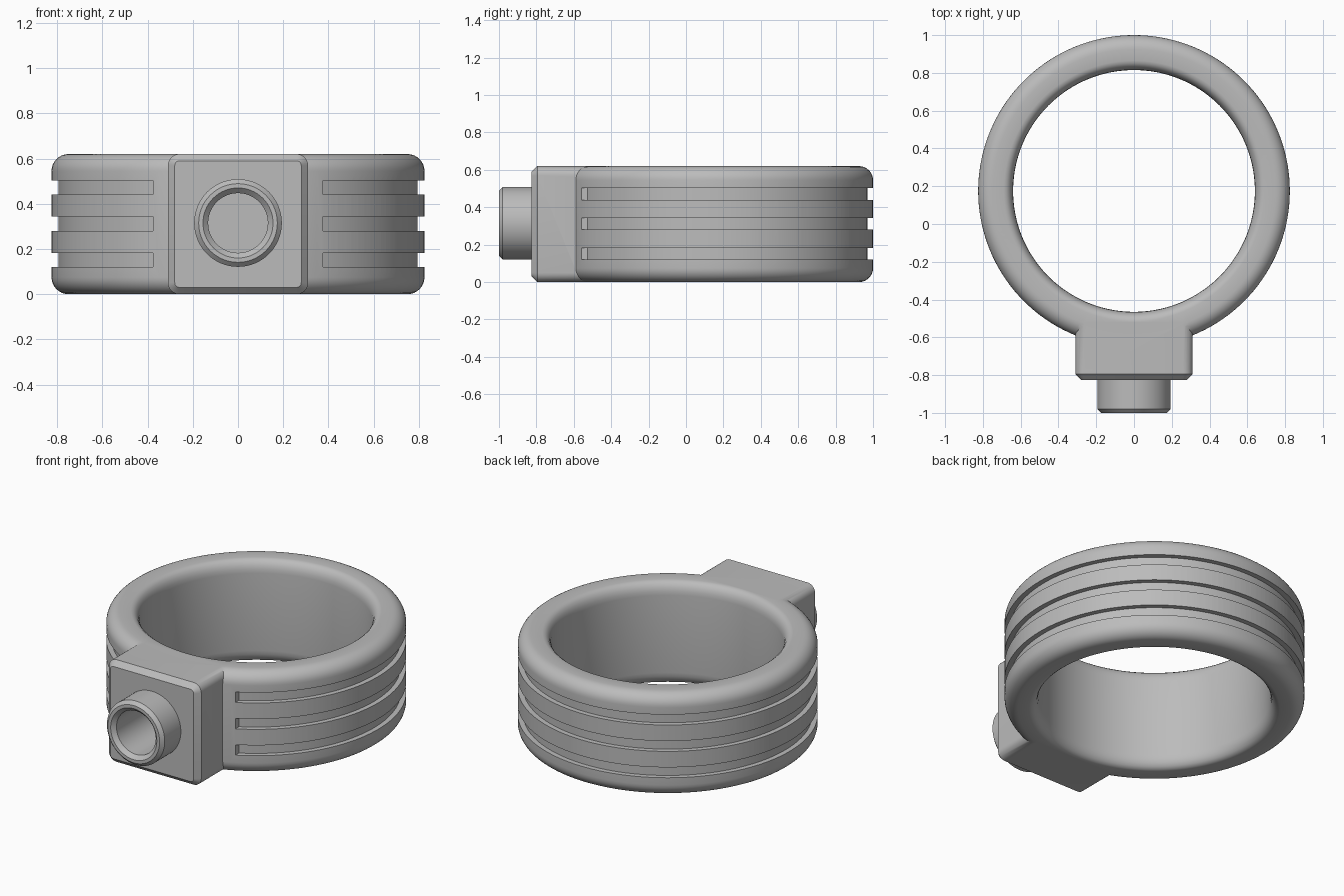
import bpy
import bmesh
from math import pi, sin, cos
from mathutils import Matrix, Vector

if "Cube" in bpy.data.objects:
    bpy.data.objects.remove(bpy.data.objects["Cube"])

HEIGHT = 0.62
RING_Y = 0.175
OUTER, INNER = 0.825, 0.64
NOZZLE_Z = 0.315

grey = bpy.data.materials.new("plain grey")
grey.use_nodes = True
grey.diffuse_color = (0.5, 0.5, 0.5, 1)
grey.node_tree.nodes["Principled BSDF"].inputs["Base Color"].default_value = (0.5, 0.5, 0.5, 1)


def make_object(name, bm):
    bmesh.ops.remove_doubles(bm, verts=bm.verts, dist=1e-5)
    bmesh.ops.recalc_face_normals(bm, faces=bm.faces)
    mesh = bpy.data.meshes.new(name)
    bm.to_mesh(mesh)
    bm.free()
    mesh.materials.append(grey)
    obj = bpy.data.objects.new(name, mesh)
    bpy.context.collection.objects.link(obj)
    return obj


def lathe(bm, profile, steps, closed):
    """Turn (radius, height) points around the z axis."""
    verts = [bm.verts.new((r, 0, z)) for r, z in profile]
    pairs = list(zip(verts, verts[1:]))
    if closed:
        pairs.append((verts[-1], verts[0]))
    edges = [bm.edges.new(p) for p in pairs]
    bmesh.ops.spin(bm, geom=verts + edges, cent=(0, 0, 0), axis=(0, 0, 1),
                   angle=2 * pi, steps=steps, use_merge=True)


def arc(cx, cz, rx, rz, start, steps=8):
    """Quarter ellipse, counter-clockwise from the start angle."""
    angles = [start + pi / 2 * i / steps for i in range(steps + 1)]
    return [(cx + rx * cos(a), cz + rz * sin(a)) for a in angles]


def block(name, size, centre):
    bm = bmesh.new()
    bmesh.ops.create_cube(bm, size=1, matrix=Matrix.Translation(centre) @ Matrix.Diagonal((*size, 1)))
    return make_object(name, bm)


def combine(target, tool, operation):
    mod = target.modifiers.new(operation.lower(), "BOOLEAN")
    mod.operation, mod.object, mod.solver = operation, tool, "EXACT"
    bpy.context.view_layer.objects.active = target
    bpy.ops.object.modifier_apply(modifier=mod.name)
    bpy.data.objects.remove(tool)


# Ring band with rounded outer rims and softened inner rims
RO, RX, RZ = 0.075, 0.05, 0.075
bm = bmesh.new()
lathe(bm, arc(OUTER - RO, RO, RO, RO, -pi / 2)
      + arc(OUTER - RO, HEIGHT - RO, RO, RO, 0)
      + arc(INNER + RX, HEIGHT - RZ, RX, RZ, pi / 2, 5)
      + arc(INNER + RX, RZ, RX, RZ, pi, 5), 144, True)
bmesh.ops.translate(bm, verts=bm.verts, vec=(0, RING_Y, 0))
ring = make_object("ring_body", bm)

# Three grooves that stop short of the front block
bm = bmesh.new()
for z in (0.12, 0.28, 0.44):
    lathe(bm, [(OUTER - 0.03, z), (OUTER + 0.1, z),
               (OUTER + 0.1, z + 0.063), (OUTER - 0.03, z + 0.063)], 144, True)
bmesh.ops.translate(bm, verts=bm.verts, vec=(0, RING_Y, 0))
grooves = make_object("groove_cutter", bm)
combine(grooves, block("groove_stop", (0.75, 0.8, 1), (0, -0.625, 0.31)), "DIFFERENCE")
combine(ring, grooves, "DIFFERENCE")

# Front block: rounded long edges, chamfered front face
front = block("front_block", (0.62, 0.305, HEIGHT), (0, -0.6725, HEIGHT / 2))
bm = bmesh.new()
bm.from_mesh(front.data)
long_edges = [e for e in bm.edges if abs((e.verts[0].co - e.verts[1].co).y) > 0.1]
bmesh.ops.bevel(bm, geom=long_edges, offset=0.05, segments=6, profile=0.5, affect="EDGES")
face = min(bm.faces, key=lambda f: f.calc_center_median().y)
bmesh.ops.bevel(bm, geom=list(face.edges), offset=0.03, segments=1, affect="EDGES")
bm.to_mesh(front.data)
bm.free()
combine(ring, front, "UNION")


def front_lathe(name, profile):
    """Turned part whose axis points out of the front."""
    bm = bmesh.new()
    lathe(bm, profile, 64, False)
    bmesh.ops.transform(bm, matrix=Matrix.Translation(Vector((0, 0, NOZZLE_Z)))
                        @ Matrix.Rotation(pi / 2, 4, "X"), verts=bm.verts)
    return make_object(name, bm)


# Nozzle with chamfered rim, then its blind bore
combine(ring, front_lathe("nozzle", [(0, 0.7), (0.194, 0.7), (0.194, 0.98),
                                     (0.174, 1), (0, 1)]), "UNION")
combine(ring, front_lathe("bore_cutter", [(0, 0.6), (0.132, 0.6), (0.132, 0.977),
                                          (0.155, 1), (0.155, 1.1), (0, 1.1)]), "DIFFERENCE")

# Smooth curved surfaces, keep hard edges
bpy.ops.object.select_all(action="DESELECT")
ring.select_set(True)
bpy.context.view_layer.objects.active = ring
bpy.ops.object.shade_smooth_by_angle(angle=0.5)
